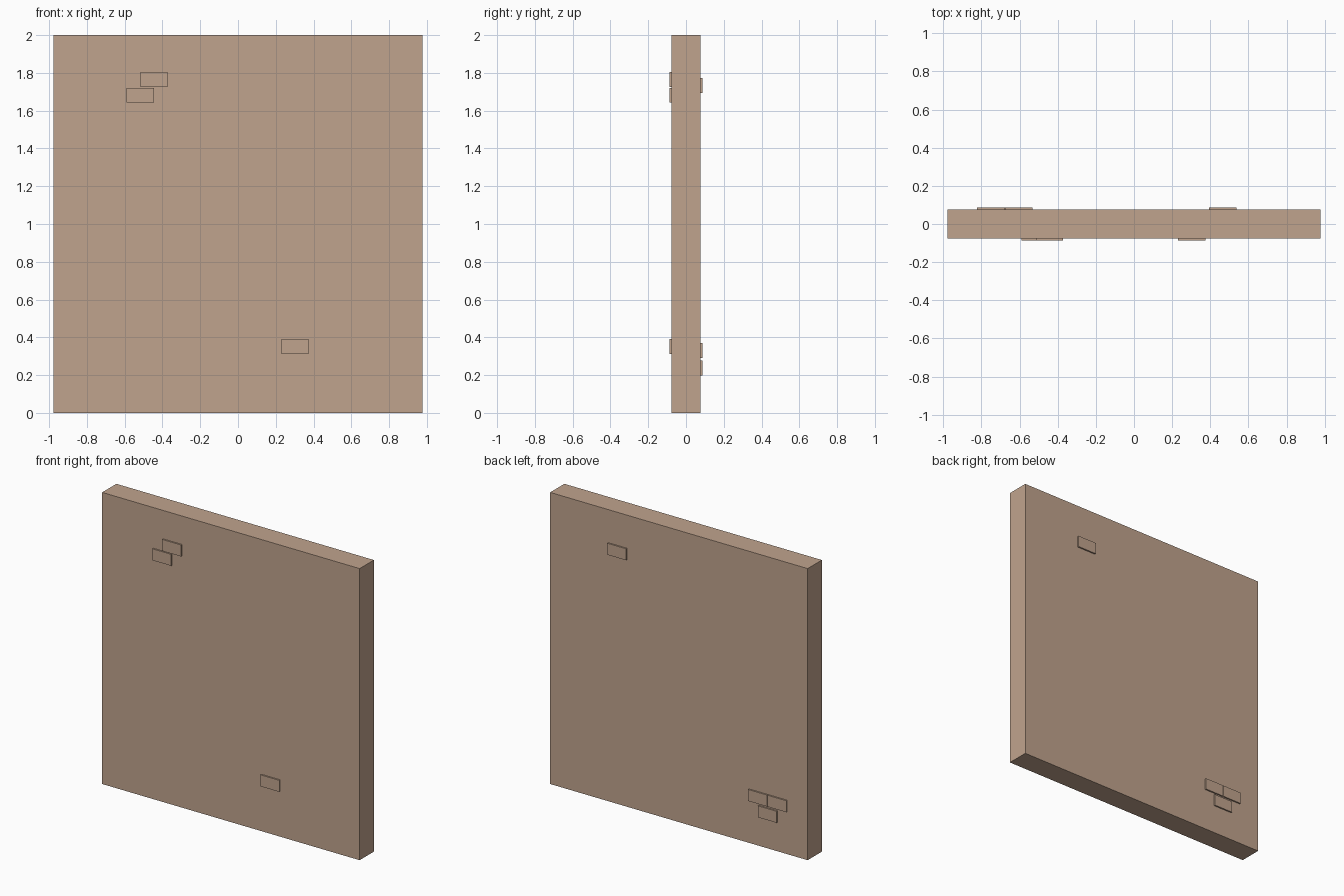
import bpy

if "Cube" in bpy.data.objects:
    bpy.data.objects.remove(bpy.data.objects["Cube"])

# One flat plaster colour
plaster = bpy.data.materials.new("tan_plaster")
plaster.diffuse_color = (0.527, 0.371, 0.270, 1.0)
plaster.use_nodes = True
plaster.node_tree.nodes["Principled BSDF"].inputs["Base Color"].default_value = plaster.diffuse_color


def box(name, x0, x1, y0, y1, z0, z1):
    """Axis-aligned box between the given limits."""
    bpy.ops.mesh.primitive_cube_add(size=1)
    ob = bpy.context.object
    ob.name = name
    ob.data.name = name
    for v in ob.data.vertices:
        v.co.x = x1 if v.co.x > 0 else x0
        v.co.y = y1 if v.co.y > 0 else y0
        v.co.z = z1 if v.co.z > 0 else z0
    ob.data.materials.append(plaster)
    return ob


HALF_W, HALF_T, HEIGHT = 0.977, 0.077, 2.0
BRICK_W, BRICK_H, PROUD = 0.143, 0.079, 0.01

# Wall slab
box("wall", -HALF_W, HALF_W, -HALF_T, HALF_T, 0, HEIGHT)

# Exposed bricks standing slightly proud: (left x, bottom z) on each side
front_bricks = [(-0.515, 1.726), (-0.589, 1.642), (0.231, 0.311)]
back_bricks = [(0.394, 1.694), (-0.822, 0.291), (-0.675, 0.291), (-0.749, 0.199)]

for side, label, bricks in ((-1, "front", front_bricks), (1, "back", back_bricks)):
    y0, y1 = sorted((side * (HALF_T - 0.01), side * (HALF_T + PROUD)))
    for i, (x, z) in enumerate(bricks, 1):
        box(f"{label}_brick_{i}", x, x + BRICK_W, y0, y1, z, z + BRICK_H)
